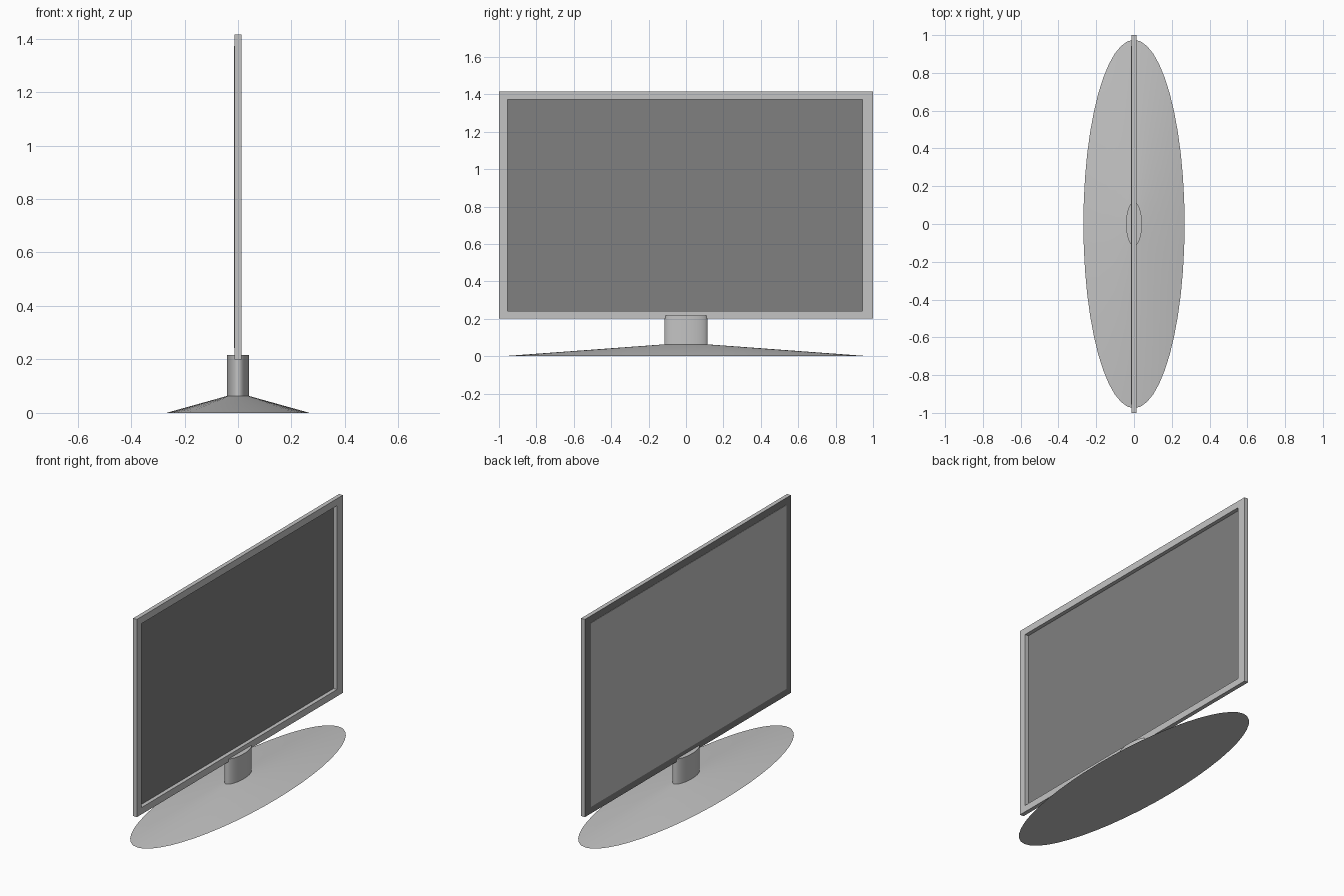
import bpy
import bmesh
import math

cube = bpy.data.objects.get("Cube")
if cube:
    bpy.data.objects.remove(cube, do_unlink=True)


def material(name, value):
    mat = bpy.data.materials.new(name)
    mat.use_nodes = True
    colour = (value, value, value, 1)
    mat.diffuse_color = colour
    mat.node_tree.nodes["Principled BSDF"].inputs["Base Color"].default_value = colour
    return mat


LIGHT = material("light grey", 0.55)
DARK = material("dark grey", 0.215)


def finish(name, bm, smooth=False):
    """Turn a bmesh into a named object with both materials."""
    bmesh.ops.recalc_face_normals(bm, faces=bm.faces)
    mesh = bpy.data.meshes.new(name)
    bm.to_mesh(mesh)
    bm.free()
    mesh.materials.append(LIGHT)
    mesh.materials.append(DARK)
    obj = bpy.data.objects.new(name, mesh)
    bpy.context.collection.objects.link(obj)
    if smooth:
        bpy.ops.object.select_all(action="DESELECT")
        bpy.context.view_layer.objects.active = obj
        obj.select_set(True)
        bpy.ops.object.shade_smooth_by_angle(angle=math.radians(30))
    return obj


def bridge(bm, a, b):
    """Join two vertex loops of equal length with quads."""
    n = len(a)
    for i in range(n):
        j = (i + 1) % n
        bm.faces.new((a[i], a[j], b[j], b[i]))


def rect(bm, x, y0, y1, z0, z1):
    corners = ((y0, z0), (y1, z0), (y1, z1), (y0, z1))
    return [bm.verts.new((x, y, z)) for y, z in corners]


def paint(obj, direction):
    """Dark on faces pointing along x in the given direction."""
    for face in obj.data.polygons:
        if face.normal.x * direction > 0.9:
            face.material_index = 1


def elliptic_solid(name, lower, upper, segments=48):
    """Capped loft between two ellipses given as (x radius, y radius, z)."""
    bm = bmesh.new()
    loops = []
    for rx, ry, z in (lower, upper):
        angles = [math.tau * i / segments for i in range(segments)]
        loops.append([bm.verts.new((rx * math.cos(a), ry * math.sin(a), z)) for a in angles])
    bridge(bm, *loops)
    for loop in loops:
        bm.faces.new(loop)
    return finish(name, bm, smooth=True)


# Sloping oval foot and oval neck
elliptic_solid("base", (0.268, 0.975, 0), (0.042, 0.116, 0.063))
elliptic_solid("neck", (0.042, 0.116, 0.06), (0.042, 0.116, 0.217))

# Bezel ring with an open middle, dark on its rear
HALF = 0.013
OUTER = (-1, 1, 0.2, 1.415)
OPENING = (-0.955, 0.943, 0.242, 1.372)
bm = bmesh.new()
ring = [rect(bm, HALF, *OUTER), rect(bm, HALF, *OPENING),
        rect(bm, -HALF, *OPENING), rect(bm, -HALF, *OUTER)]
for i in range(4):
    bridge(bm, ring[i], ring[(i + 1) % 4])
paint(finish("screen_frame", bm), -1)

# Thin panel closing the rear of the opening, dark on its viewing side
bm = bmesh.new()
near = rect(bm, -HALF + 0.002, *OPENING)
far = rect(bm, -HALF - 0.002, *OPENING)
bridge(bm, near, far)
bm.faces.new(near)
bm.faces.new(far)
paint(finish("screen_panel", bm), 1)
